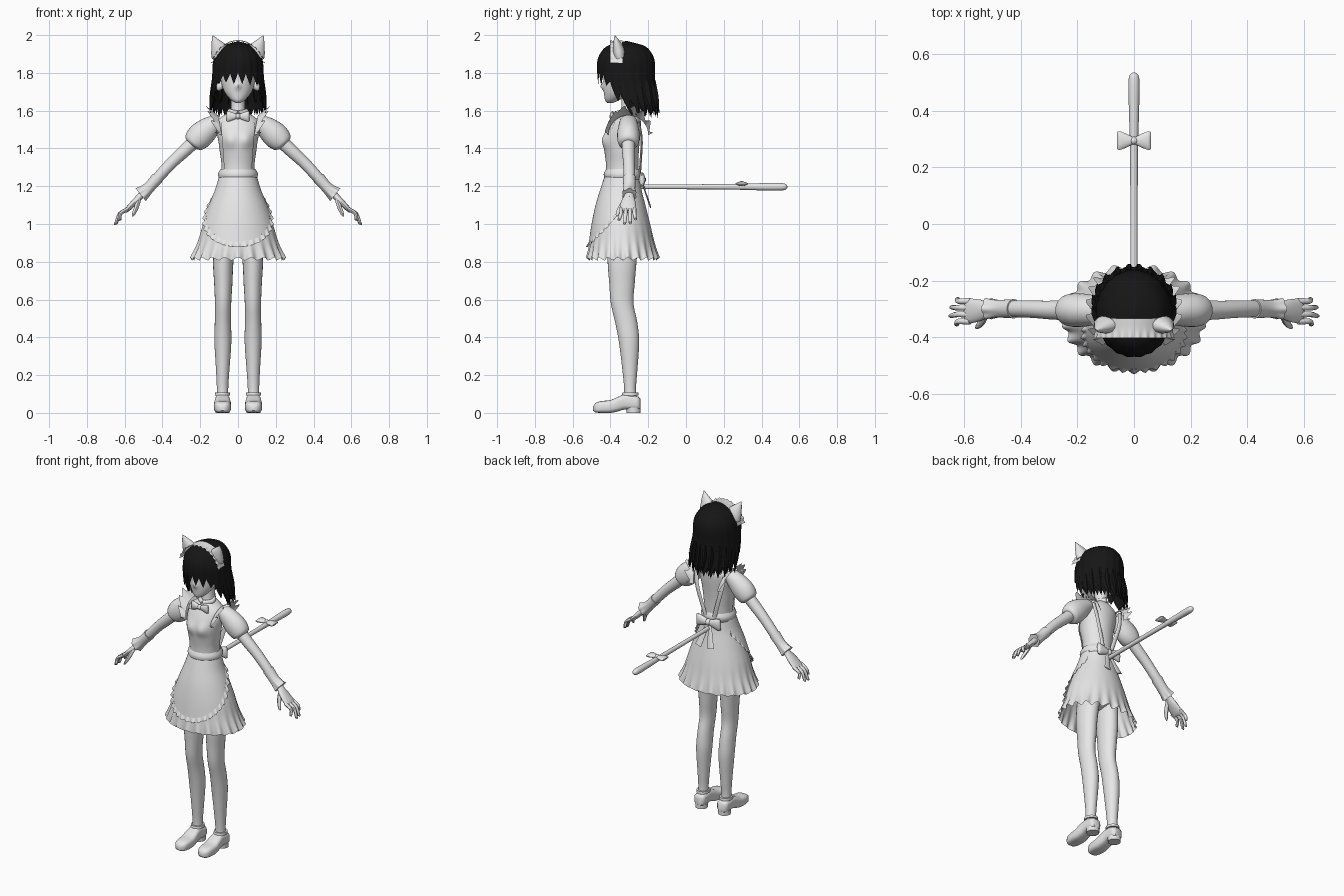
import bpy, bmesh, math, random
from mathutils import Vector as V

random.seed(4)
sin, cos, pi = math.sin, math.cos, math.pi


def material(name, c):
    m = bpy.data.materials.new(name)
    m.diffuse_color = (c, c, c, 1)
    return m


GREY = material("light_grey", 0.8)
BLACK = material("hair_black", 0.008)


def surf(name, f, nu, nv, closed=True, caps=False, mirror=False, mat=GREY):
    """Grid surface from f(u, v), u and v in 0..1."""
    bm = bmesh.new()
    cols = nu if closed else nu + 1
    g = [[bm.verts.new(f(i / nu, j / nv)) for i in range(cols)] for j in range(nv + 1)]
    for j in range(nv):
        for i in range(nu):
            k = (i + 1) % cols
            bm.faces.new((g[j][i], g[j][k], g[j + 1][k], g[j + 1][i]))
    if caps:
        bm.faces.new(g[0])
        bm.faces.new(g[-1])
    bmesh.ops.remove_doubles(bm, verts=bm.verts, dist=1e-5)
    bmesh.ops.recalc_face_normals(bm, faces=bm.faces)
    me = bpy.data.meshes.new(name)
    bm.to_mesh(me)
    bm.free()
    me.materials.append(mat)
    ob = bpy.data.objects.new(name, me)
    bpy.context.collection.objects.link(ob)
    if mirror:
        ob.modifiers.new("mirror", "MIRROR").use_mirror_merge = False
    return ob


def at(rows, k):
    """Smooth interpolation of table rows by their ascending first column."""
    k = min(max(k, rows[0][0]), rows[-1][0])
    i = max(n for n in range(len(rows) - 1) if rows[n][0] <= k)
    a, b = rows[i], rows[i + 1]
    p, q = rows[max(i - 1, 0)], rows[min(i + 2, len(rows) - 1)]
    h = b[0] - a[0]
    t = (k - a[0]) / h
    out = []
    for c in range(1, len(a)):
        m0 = (b[c] - p[c]) / (b[0] - p[0]) * h
        m1 = (q[c] - a[c]) / (q[0] - a[0]) * h
        out.append((2*t**3 - 3*t*t + 1) * a[c] + (t**3 - 2*t*t + t) * m0
                   + (3*t*t - 2*t**3) * b[c] + (t**3 - t*t) * m1)
    return out


def ring(rows, z, ang, grow=0.0, scale=1.0):
    """Point on an oval section; row = z, half width, front y, back y, [centre x]. Angle 0 is front."""
    r = at(rows, z)
    xc = r[3] if len(r) > 3 else 0
    rx, ry = r[0] * scale + grow, (r[2] - r[1]) / 2 * scale + grow
    return V((xc + rx * sin(ang), (r[1] + r[2]) / 2 - ry * cos(ang), z))


def loft(name, rows, nu=28, nv=24, **kw):
    z0, z1 = rows[0][0], rows[-1][0]
    return surf(name, lambda u, v: ring(rows, z0 + (z1 - z0) * v, 2 * pi * u), nu, nv, caps=True, **kw)


def tube(name, pts, nu=14, nv=14, ref=(0, 1, 0), mirror=True, wave=0, **kw):
    """Tube along points (x, y, z, thickness, width); width lies along ref."""
    rows = [(i, *p) for i, p in enumerate(pts)]
    n, ref = len(pts) - 1, V(ref)

    def f(u, v):
        k = v * n
        x, y, z, ra, rb = at(rows, k)
        t = (V(at(rows, k + .05)[:3]) - V(at(rows, k - .05)[:3])).normalized()
        a = t.cross(ref).normalized()
        w = 1 + wave * v * v * cos(2 * pi * u * 6)
        return V((x, y, z)) + (a * ra * cos(2*pi*u) + a.cross(t) * rb * sin(2*pi*u)) * w
    return surf(name, f, nu, nv, caps=True, mirror=mirror, **kw)


def bow(name, c, w, h, t, up):
    """Mirrored pair of loops with a knot."""
    x, y, z = c
    tube(name + "_loops", [(x, y, z, t, h * .3), (x + w * .4, y, z, t * 1.3, h * .7),
                           (x + w * .85, y, z, t * 1.2, h), (x + w, y, z, t * .4, h * .9)], ref=up)
    k = max(t * 1.6, h * .35)
    surf(name + "_knot", lambda u, v: V(c) + k * V((sin(pi*v) * cos(2*pi*u),
         sin(pi*v) * sin(2*pi*u), cos(pi*v))), 12, 8)


# head with nose, human ears, neck
HEAD = [(1.64, .008, -.415, -.39), (1.652, .032, -.427, -.36), (1.69, .066, -.434, -.30),
        (1.73, .084, -.437, -.25), (1.79, .094, -.437, -.21), (1.86, .095, -.437, -.20),
        (1.92, .07, -.40, -.24), (1.945, .01, -.33, -.30)]


def head(u, v):
    p = ring(HEAD, 1.64 + .305 * v, 2 * pi * u)
    if p.y < -.36:
        p.y -= .016 * math.exp(-(p.x / .012)**2 - ((p.z - 1.728) / .016)**2)
    return p


surf("head", head, 48, 36, caps=True)
tube("ear", [(.08, -.34, 1.73, .015, .01), (.098, -.33, 1.732, .028, .018), (.108, -.325, 1.735, .018, .012)])
loft("neck", [(1.53, .05, -.37, -.25), (1.60, .038, -.345, -.262), (1.70, .036, -.34, -.26)], 20, 6)

# hair: jagged-hemmed cap plus loose locks
HAIR = [(1.55, .138, -.39, -.150), (1.62, .143, -.42, -.150), (1.70, .141, -.455, -.160), (1.78, .137, -.468, -.165),
        (1.86, .132, -.470, -.165), (1.91, .113, -.450, -.185), (1.945, .078, -.41, -.225), (1.968, 0, -.32, -.31)]
HEM = [(0, 1.775), (30, 1.765), (48, 1.75), (70, 1.66), (95, 1.62), (130, 1.60), (180, 1.595)]
jitter = [random.uniform(-.012, .012) for _ in range(20)]


def hair(u, v):
    k = u * 120 % 120
    d = abs(u * 360 - 360 if u > .5 else u * 360)
    tri = abs((k % 6) / 3 - 1)
    hem = at(HEM, d)[0] + (tri - .5) * (.05 if d < 60 else .06) + jitter[int(k // 6)] * (1 - tri)
    z = 1.968 - (1.968 - hem) * v**1.5
    return ring(HAIR, z, 2 * pi * u, scale=1 + .035 * v * (.5 - tri))


surf("hair_cap", hair, 120, 26, mat=BLACK)
surf("hair_under_layer", lambda u, v: ring(HAIR, 1.9 - (.29 + .035 * (round(u * 40) % 2)) * v,
     pi * (.45 + 1.1 * u), scale=.9), 40, 10, closed=False, mat=BLACK)
for i, d in enumerate((82, 98, 115, 135, 155, 172)):
    a = math.radians(d)
    p = [ring(HAIR, 1.76, a, scale=.93), ring(HAIR, 1.67, a, scale=.97), ring(HAIR, 1.575 + .012 * (i % 2), a + .06, scale=1.06)]
    tube("hair_lock", [(*q, r, r * 1.4) for q, r in zip(p, (.012, .014, .001))], 6, 8, mat=BLACK)

# cat ears and frilled headband
tube("cat_ear", [(.088, -.352, 1.895, .054, .032), (.100, -.358, 1.925, .046, .030),
                 (.117, -.367, 1.96, .026, .019), (.134, -.376, 1.997, .002, .002)], 16, 10)


def band(u, v):
    a = math.radians(-74 + 148 * u)
    lift = 1 + .06 * max(0, v - .6) * (1 + cos(u * 2 * pi * 13))
    return V((.142 * sin(a) * lift, -.335 - .068 * v, 1.808 + (.165 - .008 * v) * cos(a) * lift))


surf("headband", band, 104, 6, closed=False)

# torso with bust
BODY = [(.89, .01, -.34, -.32), (.91, .08, -.39, -.27), (.96, .12, -.42, -.235), (1.08, .112, -.43, -.235),
        (1.18, .097, -.425, -.245), (1.26, .088, -.418, -.252), (1.32, .088, -.418, -.252), (1.38, .096, -.425, -.25),
        (1.44, .104, -.43, -.245), (1.50, .115, -.415, -.24), (1.55, .108, -.39, -.24), (1.585, .06, -.365, -.255), (1.6, .035, -.345, -.265)]


def body(ang, z, grow=0.0):
    p = ring(BODY, z, ang, grow)
    if cos(ang) > 0:
        p.y -= .016 * math.exp(-((abs(p.x) - .045) / .035)**2 - ((z - 1.445) / .04)**2)
    return p


surf("bodice", lambda u, v: body(2 * pi * u, .89 + .71 * v), 40, 44, caps=True)
surf("apron_bib", lambda u, v: body((u - .5) * (1.9 - .3 * v), 1.28 + .26 * v, .006), 24, 20, closed=False)
surf("waistband", lambda u, v: ring(BODY, 1.235 + .055 * v, 2 * pi * u, .006 + .012 * sin(pi * v)), 36, 4)
bow("neck_bow", (0, -.39, 1.57), .06, .028, .010, (0, 0, 1))
tube("collar", [(.0, -.362, 1.585, .012, .015), (.045, -.32, 1.595, .012, .015),
                (.0, -.25, 1.60, .012, .015)], 10, 10, ref=(0, 0, 1))

# apron straps with shoulder frills
tube("back_strap", [(.10, -.25, 1.54, .006, .014), (.085, -.235, 1.45, .006, .014),
                    (.05, -.24, 1.33, .006, .014), (.03, -.245, 1.26, .006, .014)], 8, 10, ref=(1, 0, 0))


def frill(u, v):
    a, w = pi * u, cos(u * 2 * pi * 7) * .012 * v
    r = 1 + .16 * v
    return V((.085 + .02 * sin(a) + (.025 + .03 * sin(a)) * v + w,
              -.305 - .105 * r * cos(a) + w * .5, 1.47 + .105 * sin(a) * r + .025 * v * sin(a) + w))


surf("shoulder_frill", frill, 70, 6, closed=False, mirror=True)

# skirt, apron and its frill
SKIRT = [(.81, .252, -.522, -.146), (.90, .215, -.508, -.168), (1.0, .185, -.493, -.19), (1.1, .148, -.472, -.215),
         (1.18, .115, -.448, -.235), (1.25, .094, -.425, -.247)]


def skirt(u, v):
    w = cos(2 * pi * u * 22)
    return ring(SKIRT, 1.25 - .435 * v + .008 * w * v**8, 2 * pi * u, .011 * w * v**7)


surf("skirt", skirt, 176, 26)


def apron_hem(a):
    return .905 + .2 * (1 - cos(a))


def apron(u, v):
    a = (u - .5) * 4.0
    return ring(SKIRT, 1.25 + (apron_hem(a) - 1.25) * v, a, .007)


def apron_edge(u, v):
    a = (u - .5) * 4.0
    return ring(SKIRT, apron_hem(a) - .026 * v, a * (1 + .025 * v), .007 + v * (.006 + .006 * cos(u * 2 * pi * 24)))


surf("apron", apron, 60, 16, closed=False)
surf("apron_frill", apron_edge, 192, 3, closed=False)

# back bow with ribbon ends
bow("back_bow", (0, -.232, 1.235), .085, .038, .013, (0, 0, 1))
tube("back_ribbon", [(.005, -.235, 1.23, .004, .010), (.025, -.212, 1.16, .004, .017),
                     (.045, -.188, 1.09, .004, .022)], 8, 8, ref=(1, 0, 0))

# puff sleeves, arms, cuffs
tube("puff_sleeve", [(.105, -.305, 1.545, .04, .045), (.155, -.305, 1.507, .060, .055), (.20, -.305, 1.467, .069, .060),
                     (.235, -.305, 1.432, .058, .054), (.246, -.305, 1.42, .036, .038)], 24, 18)
tube("arm", [(.20, -.305, 1.465, .036, .036), (.28, -.305, 1.39, .034, .034), (.35, -.302, 1.325, .031, .031),
             (.42, -.30, 1.25, .029, .030), (.48, -.30, 1.185, .022, .025), (.53, -.30, 1.135, .017, .024)], 18, 20)
tube("cuff", [(.425, -.30, 1.245, .033, .034), (.465, -.30, 1.20, .030, .032), (.49, -.30, 1.175, .033, .033),
              (.515, -.30, 1.155, .040, .038)], 36, 8, wave=.1)

# hands
tube("palm", [(.51, -.30, 1.155, .016, .023), (.545, -.305, 1.118, .017, .038), (.585, -.308, 1.078, .013, .044),
              (.598, -.308, 1.065, .008, .040)], 16, 10)
for y0, y1, end in ((-.345, -.355, .635), (-.320, -.325, .655), (-.296, -.295, .652), (-.273, -.266, .632)):
    tube("finger", [(.58, y0, 1.082, .010, .011), (.5 + end / 5.2, y0, 1.055, .0095, .010),
                    (end - .008, y1, 1.645 - end + .012, .008, .008), (end, y1, 1.664 - end, .003, .003)], 8, 9)
tube("thumb", [(.525, -.318, 1.13, .012, .012), (.537, -.345, 1.09, .012, .013),
               (.552, -.362, 1.055, .009, .010), (.56, -.368, 1.04, .003, .003)], 8, 8)

# legs
loft("leg", [(.06, .033, -.33, -.258, .082), (.12, .030, -.327, -.265, .082), (.22, .035, -.336, -.258, .081),
             (.38, .045, -.356, -.248, .08), (.48, .043, -.375, -.258, .08), (.58, .043, -.398, -.278, .079),
             (.68, .048, -.406, -.272, .078), (.80, .054, -.415, -.262, .078), (.95, .058, -.42, -.25, .064)],
     24, 36, mirror=True)

# shoes: rows of y, half width, bottom, top
SHOE = [(-.492, .012, .012, .035), (-.48, .032, .003, .052), (-.45, .043, 0, .062), (-.40, .046, 0, .068),
        (-.36, .043, .008, .085), (-.325, .039, .018, .098), (-.28, .038, .018, .092), (-.25, .035, .018, .085), (-.242, .024, .02, .075)]


def shoe(u, v):
    w, b, t = at(SHOE, -.492 + .25 * v)
    sx, sz = cos(2 * pi * u), sin(2 * pi * u)
    return V((.082 + w * math.copysign(abs(sx)**.6, sx), -.492 + .25 * v,
              (b + t) / 2 + (t - b) / 2 * math.copysign(abs(sz)**.65, sz)))


surf("shoe", shoe, 24, 22, caps=True, mirror=True)
loft("shoe_heel", [(0, .037, -.315, -.24, .082), (.028, .038, -.318, -.24, .082)], 20, 1, mirror=True)
loft("ankle_strap", [(.092, .040, -.34, -.25, .082), (.108, .039, -.337, -.252, .082)], 20, 2, mirror=True)

# tail with its flat bow
tube("tail", [(0, -.25, 1.197, .013, .013), (0, 0, 1.197, .013, .013), (0, .25, 1.197, .014, .015), (0, .40, 1.197, .018, .019),
              (0, .49, 1.197, .020, .020), (0, .525, 1.197, .016, .016), (0, .537, 1.197, .004, .004)],
     16, 30, ref=(0, 0, 1), mirror=False)
bow("tail_bow", (0, .295, 1.213), .06, .034, .009, (0, 1, 0))

# smooth shading with sharp creases kept
for o in bpy.context.scene.objects:
    o.select_set(True)
    bpy.context.view_layer.objects.active = o
bpy.ops.object.shade_smooth_by_angle(angle=math.radians(45))
